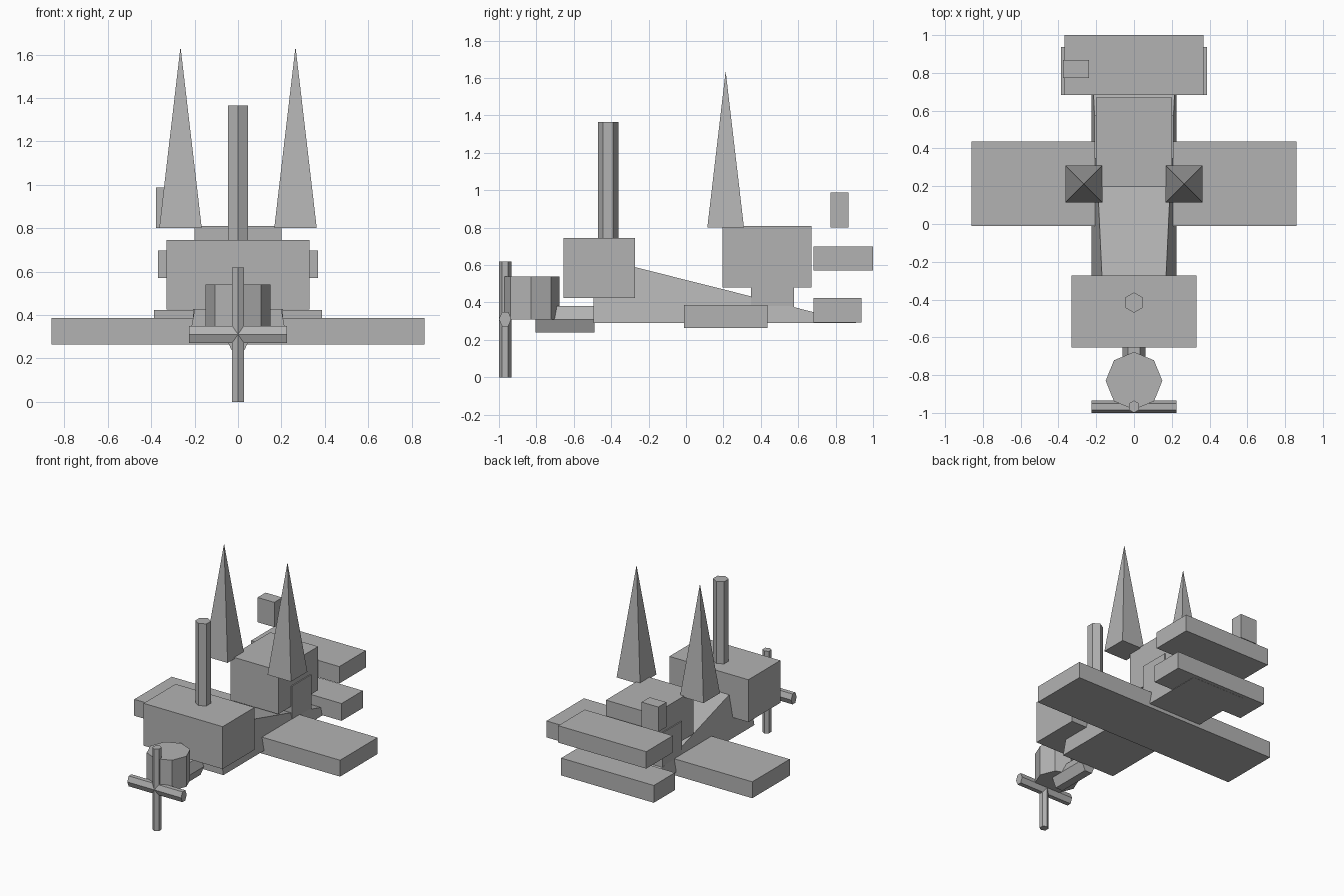
import bpy, math
from mathutils import Matrix

if "Cube" in bpy.data.objects:
    bpy.data.objects.remove(bpy.data.objects["Cube"])

grey = bpy.data.materials.new("plain grey")
grey.diffuse_color = (0.45, 0.45, 0.45, 1)
grey.use_nodes = True
grey.node_tree.nodes["Principled BSDF"].inputs["Base Color"].default_value = grey.diffuse_color


def mesh(name, verts, faces):
    me = bpy.data.meshes.new(name)
    me.from_pydata(verts, [], faces)
    me.materials.append(grey)
    ob = bpy.data.objects.new(name, me)
    bpy.context.collection.objects.link(ob)
    return ob


def loft(name, a, b):
    """Solid between two matching counter-clockwise rings."""
    n = len(a)
    sides = [(i, (i + 1) % n, n + (i + 1) % n, n + i) for i in range(n)]
    return mesh(name, a + b, [tuple(reversed(range(n))), tuple(range(n, 2 * n))] + sides)


def box(name, x, y, z):
    ring = lambda h: [(x[0], y[0], h), (x[1], y[0], h), (x[1], y[1], h), (x[0], y[1], h)]
    return loft(name, ring(z[0]), ring(z[1]))


def rod(name, sides, ru, rv, length, loc, rot=Matrix(), turn=0):
    """Prism along local z, centred on loc, with radii ru and rv."""
    def ring(h):
        angles = [turn + 2 * math.pi * i / sides for i in range(sides)]
        return [(ru * math.cos(t), rv * math.sin(t), h) for t in angles]
    ob = loft(name, ring(-length / 2), ring(length / 2))
    ob.data.transform(Matrix.Translation(loc) @ rot)
    return ob


# Fuselage wedge, narrowing upwards and tapering to the tail
def section(y, top):
    w = 0.225 - 0.185 * (top - 0.29)
    return [(-0.225, y, 0.29), (0.225, y, 0.29), (w, y, top), (-w, y, top)]


f, b = section(-0.495, 0.645), section(0.91, 0.291)
loft("fuselage", b, f).data.flip_normals()
for p in bpy.data.objects["fuselage"].data.polygons:
    p.use_smooth = False
bpy.data.objects["fuselage"].data.flip_normals()

# Box-shaped body parts, wings and tail
box("front_cabin", (-0.33, 0.33), (-0.655, -0.273), (0.425, 0.745))
box("rear_cabin", (-0.2, 0.2), (0.195, 0.67), (0.48, 0.81))
box("cabin_support", (-0.208, 0.208), (0.347, 0.578), (0.31, 0.635))
box("main_wing", (-0.86, 0.86), (-0.01, 0.437), (0.263, 0.387))
box("upper_tail_wing", (-0.368, 0.368), (0.683, 1.0), (0.57, 0.698))
box("lower_tail_wing", (-0.387, 0.387), (0.683, 0.937), (0.293, 0.424))
box("tail_block", (-0.377, -0.237), (0.772, 0.868), (0.80, 0.987))

# Pair of tall spikes
for side, s in (("left", -1), ("right", 1)):
    cx, cy, r = s * 0.265, 0.212, 0.098
    mesh(side + "_spike",
         [(cx - r, cy - r, 0.8), (cx + r, cy - r, 0.8), (cx + r, cy + r, 0.8),
          (cx - r, cy + r, 0.8), (cx, cy, 1.637)],
         [(3, 2, 1, 0), (0, 1, 4), (1, 2, 4), (2, 3, 4), (3, 0, 4)])

# Chimney, engine drum and shaft
rod("chimney", 6, 0.054, 0.054, 0.645, (0, -0.416, 1.0425), turn=math.pi / 2)
rod("engine_drum", 8, 0.15, 0.153, 0.23, (0, -0.83, 0.425))
along_y = Matrix.Rotation(math.pi / 2, 4, 'X')
rod("engine_shaft", 6, 0.061, 0.082, 0.315, (0, -0.648, 0.31), along_y)

# Propeller blades
rod("upright_blade", 6, 0.031, 0.033, 0.62, (0, -0.967, 0.31), turn=math.pi / 2)
along_x = Matrix.Rotation(math.pi / 2, 4, 'Y')
rod("cross_blade", 6, 0.045, 0.033, 0.45, (0, -0.967, 0.311), along_x, turn=math.pi / 2)
